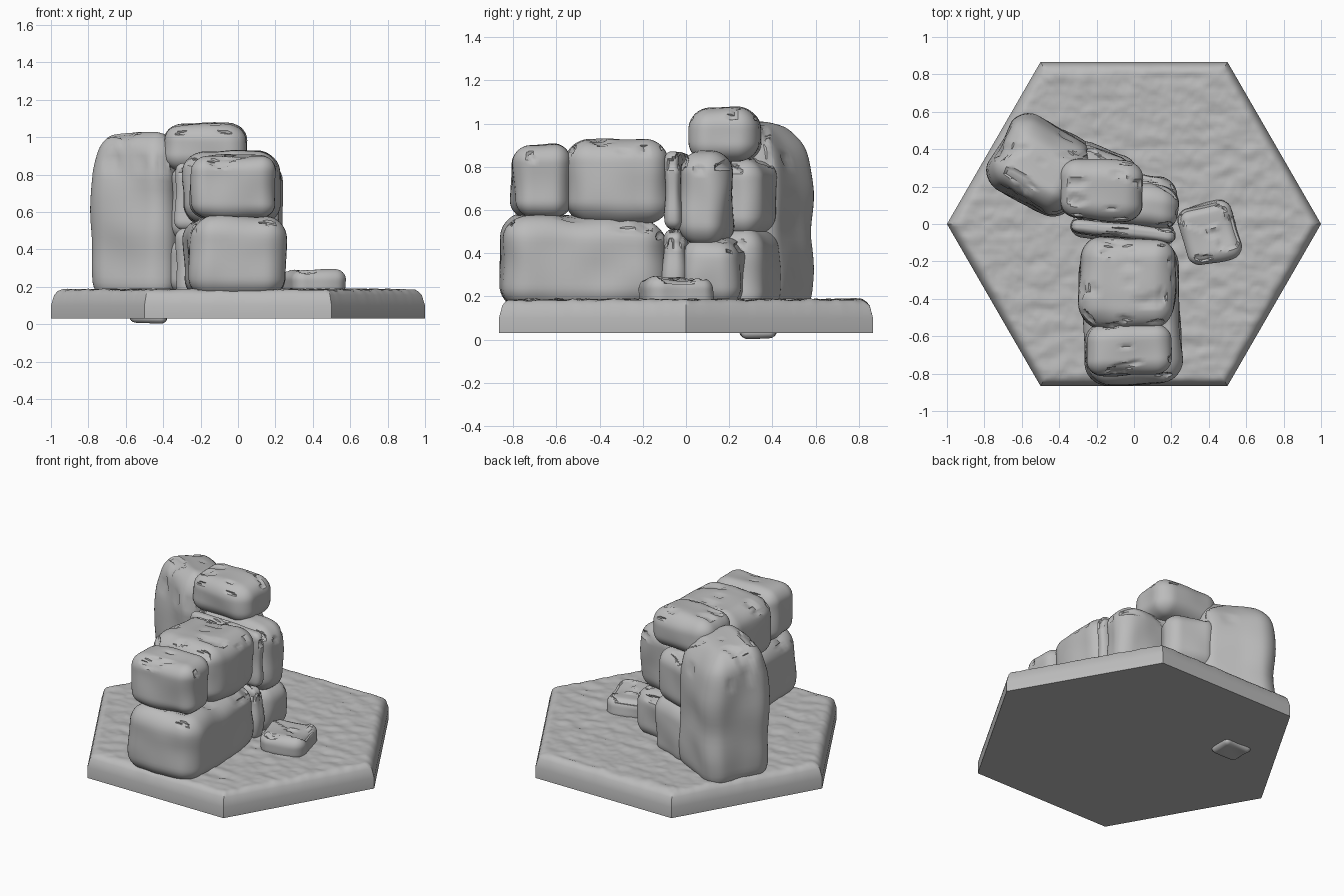
import bpy, bmesh, math
from mathutils import Vector, Matrix, noise

cube = bpy.data.objects.get("Cube")
if cube:
    bpy.data.objects.remove(cube, do_unlink=True)

stone_grey = bpy.data.materials.new("stone grey")
stone_grey.use_nodes = True
GREY = (0.5, 0.5, 0.5, 1)
stone_grey.diffuse_color = GREY
stone_grey.node_tree.nodes["Principled BSDF"].inputs["Base Color"].default_value = GREY


def finish(bm, name, angle):
    bmesh.ops.recalc_face_normals(bm, faces=bm.faces)
    mesh = bpy.data.meshes.new(name)
    bm.to_mesh(mesh)
    bm.free()
    mesh.materials.append(stone_grey)
    obj = bpy.data.objects.new(name, mesh)
    bpy.context.collection.objects.link(obj)
    bpy.ops.object.select_all(action="DESELECT")
    obj.select_set(True)
    bpy.context.view_layer.objects.active = obj
    bpy.ops.object.shade_smooth_by_angle(angle=math.radians(angle))
    return obj


def stone(name, center, size, turn=0, radius=0.09, taper=(0, 0), slope=(0, 0)):
    """Rounded, slightly bulging block with a weathered top."""
    half = Vector(size) / 2
    r = min(radius, min(half) * 0.9)
    bm = bmesh.new()
    bmesh.ops.create_cube(bm, size=2)
    bmesh.ops.subdivide_edges(bm, edges=bm.edges, cuts=27, use_grid_fill=True)
    spin = Matrix.Rotation(math.radians(turn), 3, "Z")
    for v in bm.verts:
        unit = v.co.copy()
        # spread the grid towards the edges, then round them
        p = Vector([math.sin(c * math.pi / 2) * h for c, h in zip(unit, half)])
        core = Vector([max(-(h - r), min(h - r, c)) for c, h in zip(p, half)])
        normal = (p - core).normalized()
        p = core + normal * r
        # pull the sides in towards the ends
        for a in range(3):
            others = [p[b] / half[b] for b in range(3) if b != a]
            p[a] *= 1 - 0.035 * sum(o ** 4 for o in others)
        t = p.z / half.z
        lift = max(0, t)
        p.x *= 1 - taper[0] * lift ** 3
        p.y *= 1 - taper[1] * lift ** 3
        p.z += lift * (slope[0] * p.x + slope[1] * p.y)
        p = spin @ p + Vector(center)
        # soft lumps everywhere, stepped chips along the top
        bump = 0.018 * noise.noise(p * 5)
        crack = noise.noise(Vector((p.x * 6, p.y * 14, p.z * 9)))
        if crack > 0.22 and t > 0.6:
            bump -= 0.012
        v.co = p + spin @ normal * bump
    return finish(bm, name, 40)


# Hexagonal base with rounded rim and rough ground
RIM, APOTHEM = 0.93, math.sqrt(3) / 2
directions = [Vector((math.cos(a), math.sin(a), 0))
              for a in (math.radians(30 + 60 * i) for i in range(6))]
bm = bmesh.new()
bmesh.ops.create_circle(bm, cap_ends=True, cap_tris=True, segments=6, radius=1)
bmesh.ops.rotate(bm, verts=bm.verts, matrix=Matrix.Rotation(math.radians(
    30 if abs(max(v.co.x for v in bm.verts) - 1) > 0.01 else 0), 3, "Z"))
bmesh.ops.subdivide_edges(bm, edges=bm.edges, cuts=55, use_grid_fill=True)
for v in bm.verts:
    h = max(v.co.dot(d) for d in directions) / APOTHEM
    edge = min(1, max(0, (h - RIM) / (1 - RIM)))
    drop = 1 - math.sqrt(max(0, 1 - edge ** 2))
    rough = noise.noise(Vector((v.co.x * 9, v.co.y * 16, 0)))
    fine = noise.noise(Vector((v.co.x * 28, v.co.y * 34, 3)))
    bumps = 0.009 * rough + 0.004 * fine
    v.co.z = 0.185 - 0.085 * drop + bumps * (1 - edge)
border = [e for e in bm.edges if e.is_boundary]
skirt = bmesh.ops.extrude_edge_only(bm, edges=border)["geom"]
for v in (g for g in skirt if isinstance(g, bmesh.types.BMVert)):
    v.co.z = 0.03
bmesh.ops.holes_fill(bm, edges=[e for e in bm.edges if e.is_boundary], sides=0)
finish(bm, "hexagonal_base", 35)

# Tall standing stone
stone("tall_stone", (-0.5, 0.315, 0.56), (0.49, 0.44, 0.9), -29, 0.1,
      taper=(0.12, 0.28), slope=(0, -0.25))
# Its tip under the base
stone("stone_tip_below", (-0.48, 0.335, 0.04), (0.2, 0.17, 0.07), 0, 0.03)

# Front wall
stone("front_lower_stone", (-0.015, -0.475, 0.35), (0.52, 0.76, 0.44), 3, 0.11,
      slope=(0, -0.06))
stone("front_upper_stone", (-0.035, -0.315, 0.735), (0.51, 0.48, 0.39), 0, 0.1,
      taper=(0.08, 0.06))
stone("front_end_stone", (-0.03, -0.67, 0.73), (0.46, 0.27, 0.34), 2, 0.08)

# Thin slabs behind the front wall
stone("upper_slab", (-0.06, -0.035, 0.69), (0.56, 0.08, 0.36), -6, 0.035)
stone("lower_slab", (-0.06, -0.035, 0.33), (0.54, 0.11, 0.36), -6, 0.045)

# Middle and rear wall
stone("middle_upper_stone", (-0.06, 0.11, 0.655), (0.6, 0.23, 0.43), -8, 0.09)
stone("middle_lower_stone", (-0.07, 0.135, 0.31), (0.58, 0.28, 0.32), -6, 0.09)
stone("rear_upper_stone", (-0.19, 0.27, 0.66), (0.34, 0.25, 0.36), -20, 0.09)
stone("rear_lower_stone", (-0.18, 0.28, 0.32), (0.36, 0.25, 0.39), -20, 0.09)
stone("top_stone", (-0.175, 0.18, 0.945), (0.44, 0.32, 0.25), -2, 0.09)

# Fallen block
stone("fallen_stone", (0.405, -0.045, 0.215), (0.3, 0.32, 0.16), 15, 0.06)
